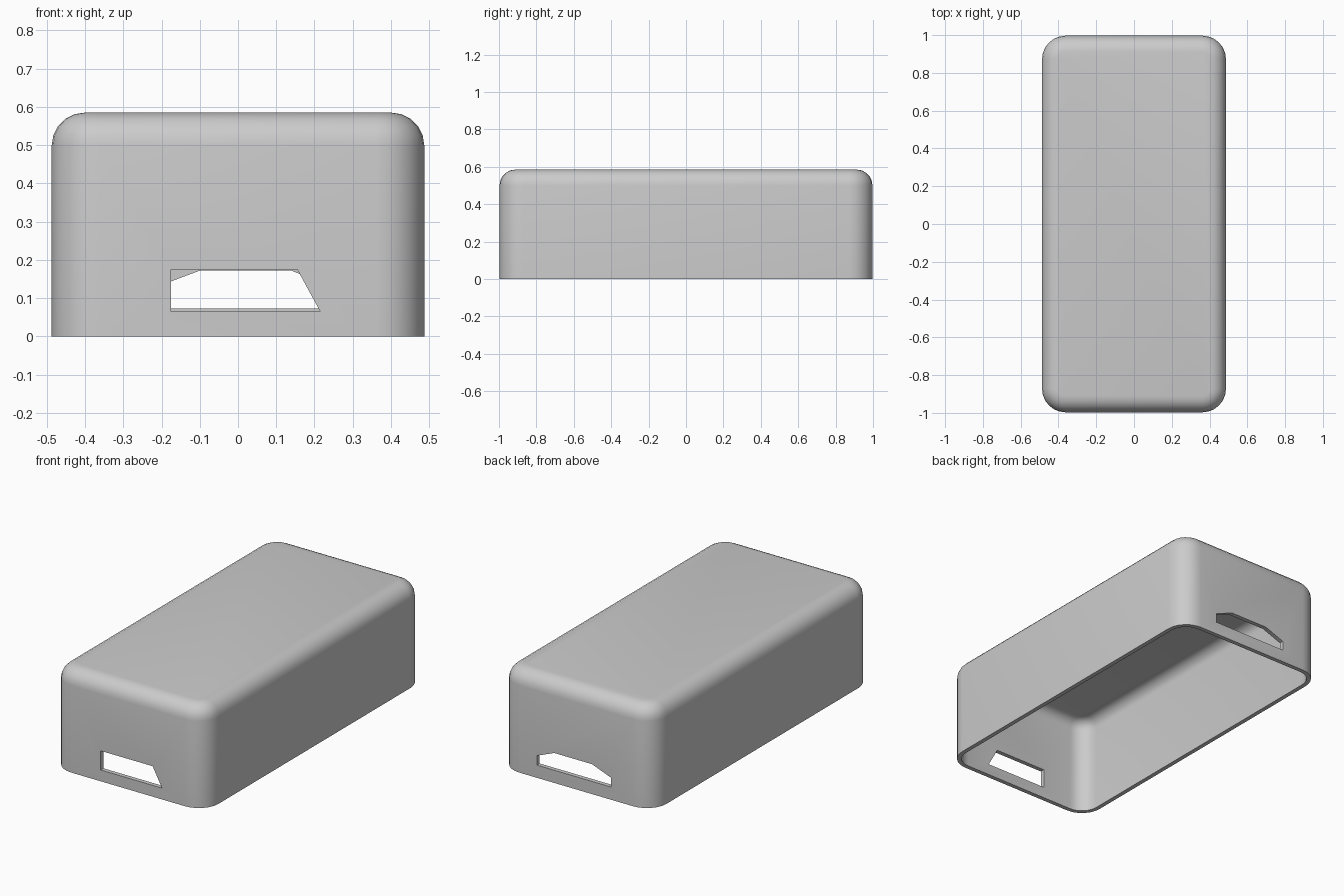
import bpy, bmesh
from math import sin, cos, pi

if "Cube" in bpy.data.objects:
    bpy.data.objects.remove(bpy.data.objects["Cube"])

HX, HY, H = 0.487, 0.997, 0.585   # half width, half length, height
R_CORNER, R_TOP, WALL = 0.125, 0.085, 0.025
SEG, TOP_SEG = 6, 5


def ring(bm, inset, z):
    """Rounded rectangle, inset from the outer footprint."""
    r = max(R_CORNER - inset, 0.01)
    cx, cy = HX - inset - r, HY - inset - r
    verts = []
    for q, (sx, sy) in enumerate([(1, 1), (-1, 1), (-1, -1), (1, -1)]):
        for i in range(SEG + 1):
            a = (q + i / SEG) * pi / 2
            verts.append(bm.verts.new((sx * cx + r * cos(a), sy * cy + r * sin(a), z)))
    return verts


def profile(offset):
    """(inset, height) from the open rim up over the rounded top edge."""
    r = R_TOP - offset
    pts = [(offset, 0.0)]
    for i in range(TOP_SEG + 1):
        a = i / TOP_SEG * pi / 2
        pts.append((offset + r * (1 - cos(a)), H - R_TOP + r * sin(a)))
    return pts


def build_shell():
    bm = bmesh.new()
    # inner skin from ceiling to rim, then outer skin from rim to top
    rings = [ring(bm, *p) for p in profile(WALL)[::-1] + profile(0)]
    for a, b in zip(rings, rings[1:]):
        n = len(a)
        for i in range(n):
            j = (i + 1) % n
            bm.faces.new((a[i], a[j], b[j], b[i]))
    bm.faces.new(rings[0])
    bm.faces.new(rings[-1])
    bmesh.ops.recalc_face_normals(bm, faces=bm.faces)
    return to_object(bm, "case_shell")


def to_object(bm, name):
    me = bpy.data.meshes.new(name)
    bm.to_mesh(me)
    bm.free()
    ob = bpy.data.objects.new(name, me)
    bpy.context.collection.objects.link(ob)
    return ob


def slot_cutter(name, outline, y0, y1):
    """Prism along y through an end wall; outline is in (x, z)."""
    bm = bmesh.new()
    face = bm.faces.new([bm.verts.new((x, y0, z)) for x, z in outline])
    ext = bmesh.ops.extrude_face_region(bm, geom=[face])
    moved = [v for v in ext["geom"] if isinstance(v, bmesh.types.BMVert)]
    bmesh.ops.translate(bm, verts=moved, vec=(0, y1 - y0, 0))
    bmesh.ops.recalc_face_normals(bm, faces=bm.faces)
    ob = to_object(bm, name)
    ob.hide_render = True
    return ob


shell = build_shell()
bpy.context.view_layer.objects.active = shell
shell.select_set(True)

# port openings in the front and back walls
front = [(-0.175, 0.065), (0.215, 0.065), (0.155, 0.175), (-0.175, 0.175)]
back = [(-0.22, 0.073), (0.25, 0.073), (0.25, 0.127), (0.14, 0.172),
        (-0.10, 0.172), (-0.22, 0.127)]
cutters = [slot_cutter("front_slot_cutter", front, -1.1, -0.9),
           slot_cutter("back_slot_cutter", back, 0.9, 1.1)]
for c in cutters:
    m = shell.modifiers.new(c.name, 'BOOLEAN')
    m.operation, m.solver, m.object = 'DIFFERENCE', 'EXACT', c
    bpy.ops.object.modifier_apply(modifier=m.name)
    bpy.data.objects.remove(c)

bpy.ops.object.shade_smooth_by_angle(angle=pi / 6)
